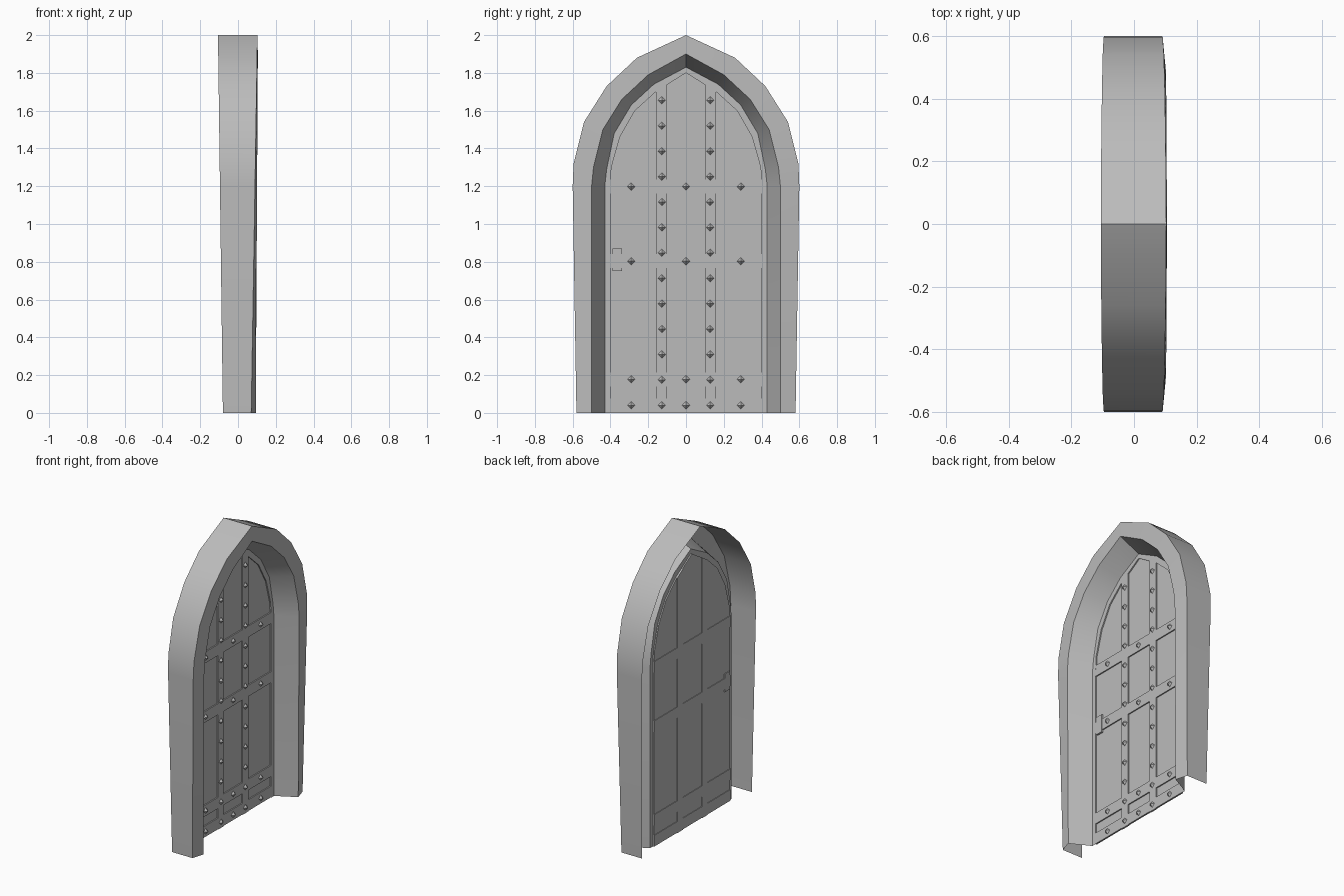
import bpy, bmesh, math
from mathutils import Matrix

cube = bpy.data.objects.get("Cube")
if cube:
    bpy.data.objects.remove(cube)

grey = bpy.data.materials.new("stone_grey")
grey.use_nodes = True
COLOUR = (0.5, 0.5, 0.5, 1)
grey.diffuse_color = COLOUR
grey.node_tree.nodes["Principled BSDF"].inputs["Base Color"].default_value = COLOUR


def finish(name, bm, smooth=False):
    mesh = bpy.data.meshes.new(name)
    bm.to_mesh(mesh)
    bm.free()
    mesh.materials.append(grey)
    obj = bpy.data.objects.new(name, mesh)
    bpy.context.collection.objects.link(obj)
    if smooth:
        bpy.ops.object.select_all(action='DESELECT')
        obj.select_set(True)
        bpy.context.view_layer.objects.active = obj
        bpy.ops.object.shade_smooth_by_angle(angle=math.radians(32))
    return obj


def arch(half, x_low, x_high):
    """Mirrored pointed arch; depth eases from x_low at the floor to x_high at the tip."""
    top = half[-1][1]
    right = [(x_low + (x_high - x_low) * z / top, y, z) for y, z in half]
    return right + [(x, -y, z) for x, y, z in reversed(right[:-1])]


def loft(bm, rows):
    vs = [[bm.verts.new(p) for p in row] for row in rows]
    for a, b in zip(vs, vs[1:]):
        for i in range(len(a) - 1):
            bm.faces.new((a[i], a[i + 1], b[i + 1], b[i]))
    return vs


def top_at(y):
    """Height of the panel edge at a sideways position."""
    for (y0, z0), (y1, z1) in zip(PANEL, PANEL[1:]):
        if y1 <= abs(y) <= y0 and y0 > y1:
            return z0 + (z1 - z0) * (y0 - abs(y)) / (y0 - y1)


# Half outlines (sideways, height), floor to tip
OUTER = [(.58, 0), (.6, 1.2), (.595, 1.32), (.54, 1.54), (.42, 1.73), (.26, 1.88), (0, 2)]
LIP = [(.5, 0), (.5, 1.2), (.49, 1.3), (.44, 1.5), (.34, 1.66), (.2, 1.79), (0, 1.9)]
REVEAL = [(.43, 0), (.43, 1.2), (.42, 1.29), (.38, 1.48), (.29, 1.63), (.17, 1.74), (0, 1.83)]
PANEL = [(.4, 0), (.4, 1.2), (.395, 1.3), (.35, 1.46), (.27, 1.6), (.16, 1.7), (0, 1.8)]
RIM, DOOR = -.036, -.044

# Arched surround: outer wall, front face and splayed reveal, open behind
bm = bmesh.new()
loft(bm, [arch(OUTER, -.08, -.106), arch(OUTER, .07, .103),
          arch(LIP, .094, .105), arch(REVEAL, RIM, RIM)])
bmesh.ops.recalc_face_normals(bm, faces=bm.faces)
finish("arch_surround", bm, True)

# Door: raised rim stepping down to a flat panel
bm = bmesh.new()
rows = loft(bm, [arch(REVEAL, RIM, RIM), arch(PANEL, RIM, RIM), arch(PANEL, DOOR, DOOR)])
bm.faces.new(rows[-1])
bmesh.ops.recalc_face_normals(bm, faces=bm.faces)
finish("door_panel", bm)


def plate(name, y0, y1, z0, z1a, z1b, thick=.008):
    """Upright plate through the panel, with a top edge that may slope."""
    bm = bmesh.new()
    outline = [(y0, z0), (y1, z0), (y1, z1b), (y0, z1a)]
    face = bm.faces.new([bm.verts.new((DOOR - thick / 2, y, z)) for y, z in outline])
    ext = bmesh.ops.extrude_face_region(bm, geom=[face])
    verts = [v for v in ext["geom"] if isinstance(v, bmesh.types.BMVert)]
    bmesh.ops.translate(bm, verts=verts, vec=(thick * 1.5, 0, 0))
    bmesh.ops.recalc_face_normals(bm, faces=bm.faces)
    return finish(name, bm)


# Iron straps
for side, name in ((-1, "right"), (1, "left")):
    a, b = sorted((side * .1, side * .16))
    plate("upright_strap_" + name, a, b, 0, top_at(a), top_at(b))
BAR_HEIGHTS = (.04, .178, .803, 1.198)
for i, z in enumerate(BAR_HEIGHTS):
    plate(f"cross_strap_{i + 1}", -.4, .4, z - .037, z + .037, z + .037, .0078)

# Latch plate
plate("latch_plate", -.39, -.34, .75, .87, .87, .012)

# Faceted studs along the straps
spots = [(y, z) for z in BAR_HEIGHTS for y in (-.29, 0, .29)]
spots += [(y, z) for y in (-.128, .128) for z in [.04] + [.175 + .1345 * i for i in range(12)]]
bm = bmesh.new()
for y, z in spots:
    place = Matrix.Translation((DOOR + .014, y, z)) @ Matrix.Rotation(math.pi / 2, 4, 'Y')
    bmesh.ops.create_cone(bm, segments=4, radius1=.026, radius2=0, depth=.022, cap_ends=False, matrix=place)
finish("studs", bm)
